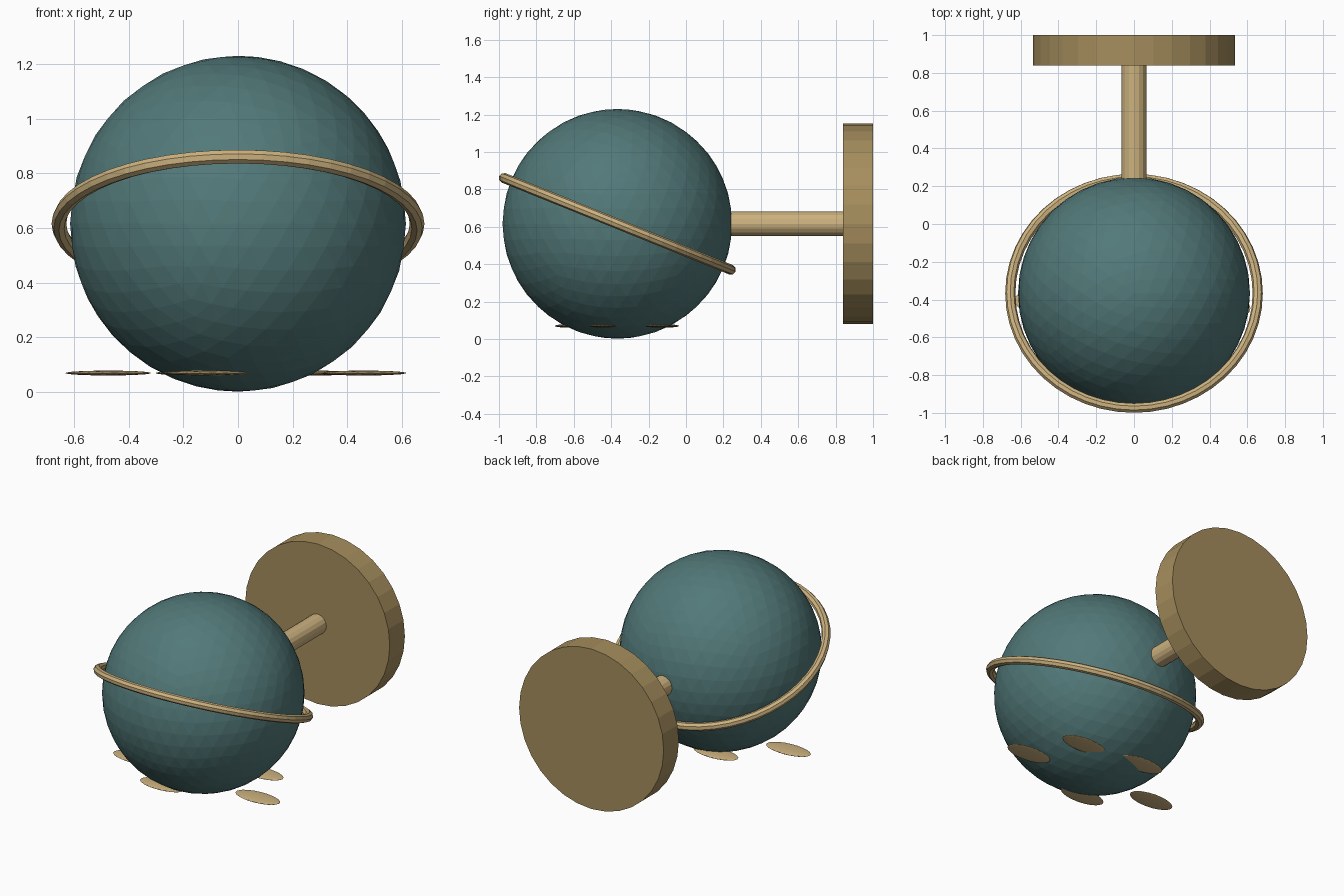
import bpy
from math import radians

if "Cube" in bpy.data.objects:
    bpy.data.objects.remove(bpy.data.objects["Cube"])

C = (0, -0.367, 0.616)   # centre of the globe


def material(name, rgb):
    m = bpy.data.materials.new(name)
    m.diffuse_color = (*rgb, 1)
    m.use_nodes = True
    m.node_tree.nodes["Principled BSDF"].inputs["Base Color"].default_value = m.diffuse_color
    return m


teal = material("teal", (0.085, 0.19, 0.19))
tan = material("tan", (0.60, 0.44, 0.21))
bronze = material("bronze", (0.38, 0.27, 0.11))


def finish(name, mat):
    o = bpy.context.object
    o.name = name
    o.data.materials.append(mat)
    return o


def rod(name, r, y0, y1, sides, mat):
    # cylinder lying along y
    bpy.ops.mesh.primitive_cylinder_add(vertices=sides, radius=r, depth=y1 - y0,
                                        location=(0, (y0 + y1) / 2, C[2]),
                                        rotation=(radians(90), 0, 0))
    return finish(name, mat)


# Faceted globe
bpy.ops.mesh.primitive_ico_sphere_add(subdivisions=4, radius=0.614, location=C)
finish("globe", teal)

# Tilted ring around the globe
bpy.ops.mesh.primitive_torus_add(major_segments=48, minor_segments=8,
                                 major_radius=0.655, minor_radius=0.027,
                                 location=C, rotation=(radians(-22), 0, 0))
finish("ring", tan)

# Stem and round plate behind it
rod("stem", 0.066, 0.2, 0.86, 16, tan)
rod("back_plate", 0.535, 0.84, 1.0, 32, bronze)

# Flat pebbles under the globe
for i, (x, y) in enumerate([(0.459, -0.446), (0.275, -0.147), (-0.145, -0.109),
                            (-0.475, -0.405), (-0.118, -0.63)]):
    bpy.ops.mesh.primitive_ico_sphere_add(subdivisions=3, radius=1, location=(x, y, 0.07))
    bpy.context.object.scale = (0.158, 0.072, 0.009)
    finish(f"pebble_{i + 1}", tan)
